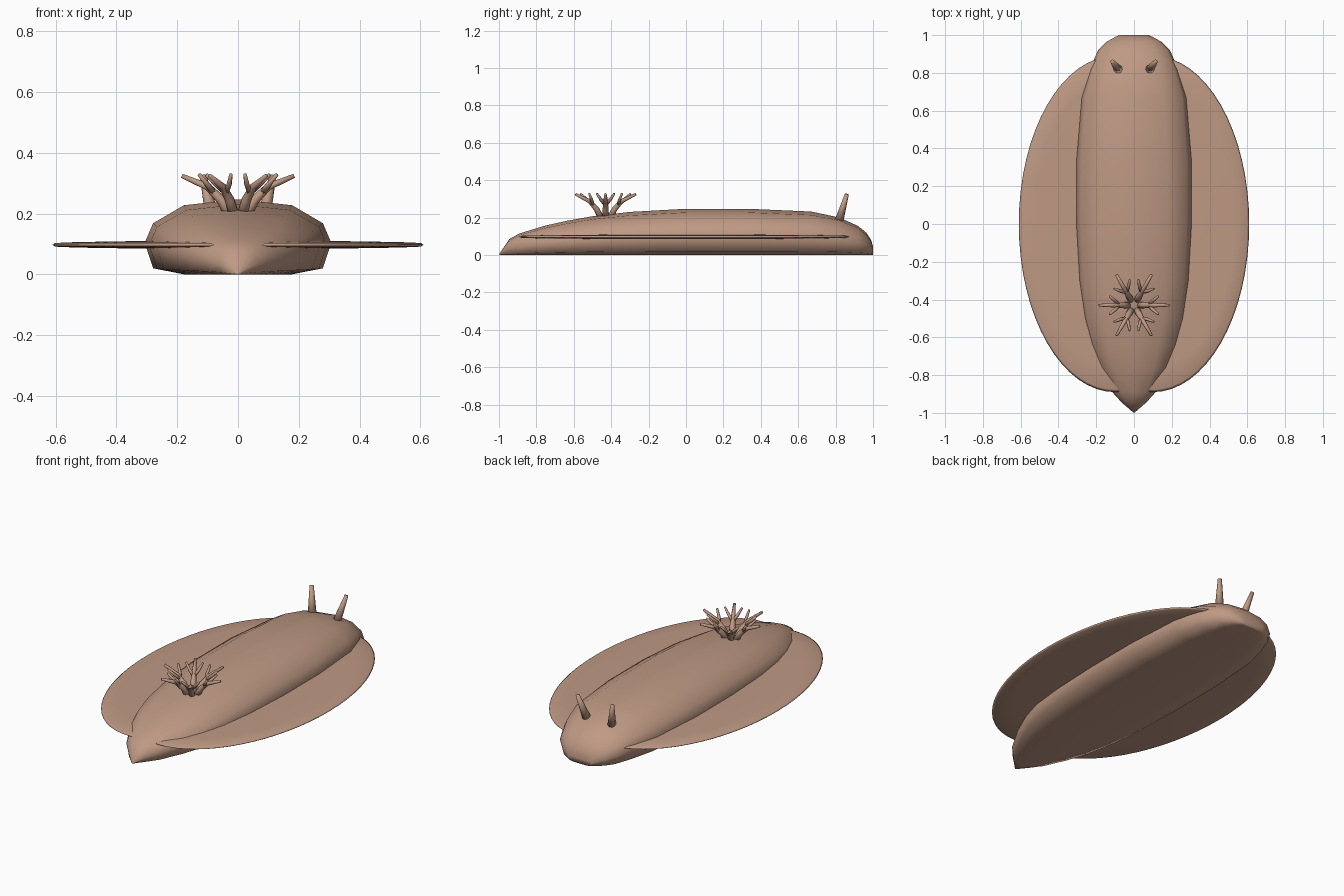
import bpy, bmesh, math
from mathutils import Vector, Matrix

cube = bpy.data.objects.get("Cube")
if cube:
    bpy.data.objects.remove(cube, do_unlink=True)

skin = bpy.data.materials.new("tan_skin")
skin.use_nodes = True
COLOUR = (0.52, 0.32, 0.23, 1)
skin.diffuse_color = COLOUR
skin.node_tree.nodes["Principled BSDF"].inputs["Base Color"].default_value = COLOUR


def finish(name, bm):
    bmesh.ops.recalc_face_normals(bm, faces=bm.faces)
    for f in bm.faces:
        f.smooth = True
    mesh = bpy.data.meshes.new(name)
    bm.to_mesh(mesh)
    bm.free()
    mesh.materials.append(skin)
    obj = bpy.data.objects.new(name, mesh)
    bpy.context.collection.objects.link(obj)
    return obj


def loft(bm, rings):
    """Skin a list of closed point rings and cap both ends."""
    loops = [[bm.verts.new(p) for p in ring] for ring in rings]
    n = len(loops[0])
    for a, b in zip(loops, loops[1:]):
        for i in range(n):
            j = (i + 1) % n
            bm.faces.new((a[i], a[j], b[j], b[i]))
    bm.faces.new(loops[0])
    bm.faces.new(loops[-1])


def tube(bm, points, radii, sides=8):
    """Tapered limb through the given points."""
    pts = [Vector(p) for p in points]
    rings = []
    for i, p in enumerate(pts):
        d = pts[min(i + 1, len(pts) - 1)] - pts[max(i - 1, 0)]
        rot = d.to_track_quat('Z', 'Y')
        angles = [math.tau * k / sides for k in range(sides)]
        rings.append([p + rot @ Vector((math.cos(a), math.sin(a), 0)) * radii[i]
                      for a in angles])
    loft(bm, rings)


# Body: half cross-section (width and height fractions) swept along y
half = [(0, 0), (0.58, 0), (0.91, 0.08), (1, 0.42), (0.91, 0.68), (0.58, 0.92), (0, 1)]
section = half + [(-x, z) for x, z in half[-2:0:-1]]
# stations: y, half width, height
stations = [(-0.998, 0.004, 0.006), (-0.945, 0.065, 0.085), (-0.89, 0.115, 0.115),
            (-0.76, 0.185, 0.155), (-0.64, 0.232, 0.182), (-0.5, 0.267, 0.207),
            (-0.3, 0.293, 0.23), (0, 0.307, 0.247), (0.33, 0.307, 0.247),
            (0.67, 0.28, 0.232), (0.82, 0.235, 0.2), (0.92, 0.19, 0.155),
            (0.965, 0.145, 0.118), (0.99, 0.1, 0.08), (1.0, 0.075, 0.045)]
bm = bmesh.new()
loft(bm, [[(x * w, y, z * h) for x, z in section] for y, w, h in stations])
finish("body", bm)

# Side fins: thin oval discs with rounded rims
rim = [(0.5, -0.012), (0.85, -0.009), (0.985, -0.006), (1, 0),
       (0.985, 0.006), (0.85, 0.009), (0.5, 0.012)]
for name, side in (("left_fin", 1), ("right_fin", -1)):
    bm = bmesh.new()
    loft(bm, [[(side * 0.1 + 0.51 * r * math.cos(math.tau * k / 64),
                0.89 * r * math.sin(math.tau * k / 64), 0.097 + z)
               for k in range(64)] for r, z in rim])
    obj = finish(name, bm)

# Horns on the head
for name, side in (("left_horn", 1), ("right_horn", -1)):
    bm = bmesh.new()
    tube(bm, [(side * 0.08, 0.815, 0.17), (side * 0.115, 0.86, 0.325)],
         [0.025, 0.011])
    finish(name, bm)

# Gill plume: six forked branches around a centre near the tail
for i in range(6):
    bm = bmesh.new()
    tube(bm, [(0.025, 0, 0.19), (0.055, 0, 0.245), (0.1, 0, 0.288), (0.185, 0, 0.324)],
         [0.019, 0.016, 0.012, 0.007])
    for s in (1, -1):
        tube(bm, [(0.08, 0, 0.268), (0.1, s * 0.024, 0.295), (0.128, s * 0.047, 0.328)],
             [0.011, 0.009, 0.006], 6)
    place = Matrix.Translation((0, -0.43, 0)) @ Matrix.Rotation(i * math.tau / 6, 4, 'Z')
    bm.transform(place)
    finish("gill_branch_%d" % (i + 1), bm)
